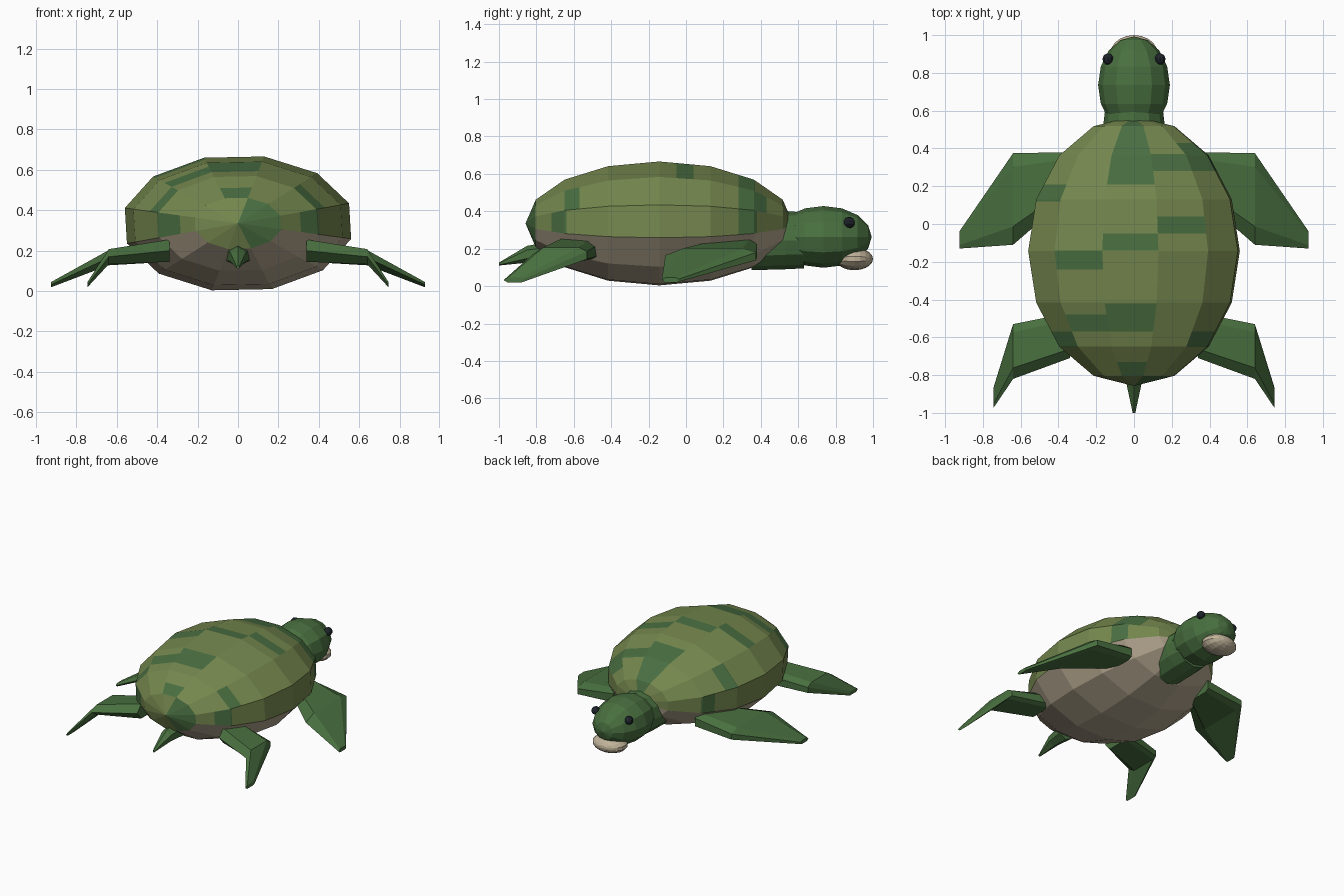
import bpy, bmesh, math
from mathutils import Vector

if "Cube" in bpy.data.objects:
    bpy.data.objects.remove(bpy.data.objects["Cube"])


def material(name, rgb):
    m = bpy.data.materials.new(name)
    m.diffuse_color = (*rgb, 1)
    m.use_nodes = True
    m.node_tree.nodes["Principled BSDF"].inputs["Base Color"].default_value = m.diffuse_color
    return m


OLIVE = material("olive_shell", (0.175, 0.240, 0.075))
PATCH = material("patch_green", (0.066, 0.155, 0.052))
SKIN = material("skin_green", (0.066, 0.160, 0.050))
BELLY = material("belly_tan", (0.46, 0.39, 0.28))
BEAK = material("beak_tan", (0.53, 0.45, 0.32))
EYE = material("eye_black", (0.013, 0.018, 0.024))


def finish(name, bm, *mats):
    bmesh.ops.recalc_face_normals(bm, faces=bm.faces)
    me = bpy.data.meshes.new(name)
    bm.to_mesh(me)
    bm.free()
    for m in mats:
        me.materials.append(m)
    ob = bpy.data.objects.new(name, me)
    bpy.context.collection.objects.link(ob)
    return ob


def loft(name, sections, mat):
    """Skin a list of equal-length point rings and cap both ends."""
    bm = bmesh.new()
    rings = [[bm.verts.new(p) for p in s] for s in sections]
    for a, b in zip(rings, rings[1:]):
        for i in range(len(a)):
            j = (i + 1) % len(a)
            bm.faces.new((a[i], a[j], b[j], b[i]))
    bm.faces.new(rings[0])
    bm.faces.new(rings[-1])
    return finish(name, bm, mat)


def ellipsoid(name, centre, radii, mat, seg, rings):
    """Low-poly ball with its poles along y."""
    bm = bmesh.new()
    bmesh.ops.create_uvsphere(bm, u_segments=seg, v_segments=rings, radius=1)
    for v in bm.verts:
        x, y, z = v.co
        v.co = Vector(centre) + Vector((x * radii[0], z * radii[1], y * radii[2]))
    return finish(name, bm, mat)


# Body: twelve-sided ellipsoid, poles along y, slightly rolled
CY, CZ = -0.143, 0.335
RX, RY, RZ = 0.575, 0.715, 0.34
ROLL = -13


def body_point(t, p):
    a, r = math.radians(t), math.sin(p)
    return (RX * r * math.cos(a), CY + RY * math.cos(p), CZ + RZ * r * math.sin(a))


def body_arc(first, last):
    bm = bmesh.new()
    grid = [[bm.verts.new(body_point(ROLL + 30 * k, math.pi * i / 8)) for i in range(1, 8)]
            for k in range(first, last + 1)]
    poles = [bm.verts.new((0, CY + s * RY, CZ)) for s in (1, -1)]
    for a, b in zip(grid, grid[1:]):
        bm.faces.new((poles[0], a[0], b[0]))
        bm.faces.new((poles[1], b[-1], a[-1]))
        for i in range(6):
            bm.faces.new((a[i], a[i + 1], b[i + 1], b[i]))
    return bm


def strip_index(c):
    t = math.degrees(math.atan2((c.z - CZ) / RZ, c.x / RX))
    return int(((t - ROLL) % 360) // 30)


# Shell patches: strip number -> ranges along y
PATCHES = {
    0: [(0.28, 0.38), (-0.72, -0.64), (-0.87, -0.804)],
    1: [(0.28, 0.43), (-0.65, -0.57), (-0.87, -0.804)],
    2: [(0.28, 0.37), (-0.05, 0.04), (-0.87, -0.804)],
    3: [(0.21, 0.58), (-0.14, -0.05), (-0.57, -0.42), (-0.80, -0.73)],
    4: [(-0.24, -0.14), (-0.57, -0.48)],
    5: [(0.12, 0.21), (-0.65, -0.57)],
    6: [(0.28, 0.37), (-0.74, -0.64)],
}
bm = body_arc(0, 7)
for y in sorted({y for rs in PATCHES.values() for r in rs for y in r if -0.79 < y < 0.5}):
    bmesh.ops.bisect_plane(bm, geom=bm.verts[:] + bm.edges[:] + bm.faces[:],
                           plane_co=(0, y, 0), plane_no=(0, 1, 0))
for f in bm.faces:
    c = f.calc_center_median()
    f.material_index = int(any(a < c.y < b for a, b in PATCHES[strip_index(c)]))
finish("shell", bm, OLIVE, PATCH)

# Belly, with its rear cap coloured like the shell
bm = body_arc(7, 12)
for f in bm.faces:
    c = f.calc_center_median()
    if c.y < -0.805:
        f.material_index = 2 if strip_index(c) >= 10 else 1
finish("belly", bm, BELLY, OLIVE, PATCH)

# Flippers: x, front y, rear y, mid z, thickness for root, elbow and tip
SECTION = [(0, -0.35), (0, 0.2), (0.15, 0.5), (0.8, 0.5), (1, 0), (0.8, -0.5), (0.12, -0.5)]
FLIPPERS = {
    "front_flipper": [(0.34, 0.38, 0.15, 0.20, 0.11), (0.64, 0.375, -0.11, 0.165, 0.075),
                      (0.925, -0.04, -0.13, 0.032, 0.026)],
    "rear_flipper": [(0.34, -0.47, -0.71, 0.20, 0.11), (0.64, -0.53, -0.82, 0.17, 0.075),
                     (0.745, -0.87, -0.975, 0.032, 0.026)],
}
for name, sections in FLIPPERS.items():
    for side, s in (("left", -1), ("right", 1)):
        loft(f"{name}_{side}",
             [[(s * x, f + (r - f) * u, z + t * w) for u, w in SECTION]
              for x, f, r, z, t in sections], SKIN)


def oval(y, z, rx, rz, n):
    return [(rx * math.sin(2 * math.pi * i / n), y, z + rz * math.cos(2 * math.pi * i / n))
            for i in range(n)]


# Neck and tail
loft("neck", [oval(0.35, 0.235, 0.155, 0.15, 12), oval(0.53, 0.245, 0.162, 0.155, 12),
              oval(0.63, 0.245, 0.15, 0.15, 12)], SKIN)
loft("tail", [oval(-0.72, 0.18, 0.065, 0.06, 6), oval(-0.85, 0.17, 0.045, 0.045, 6),
              oval(-1.0, 0.118, 0.008, 0.008, 6)], SKIN)

# Head, beak and eyes
ellipsoid("head", (0, 0.735, 0.263), (0.19, 0.258, 0.165), SKIN, 12, 8)
ellipsoid("beak", (0, 0.90, 0.145), (0.13, 0.10, 0.06), BEAK, 14, 10)
for side, s in (("left", -1), ("right", 1)):
    ellipsoid(f"eye_{side}", (s * 0.138, 0.873, 0.34), (0.03, 0.03, 0.03), EYE, 10, 8)
